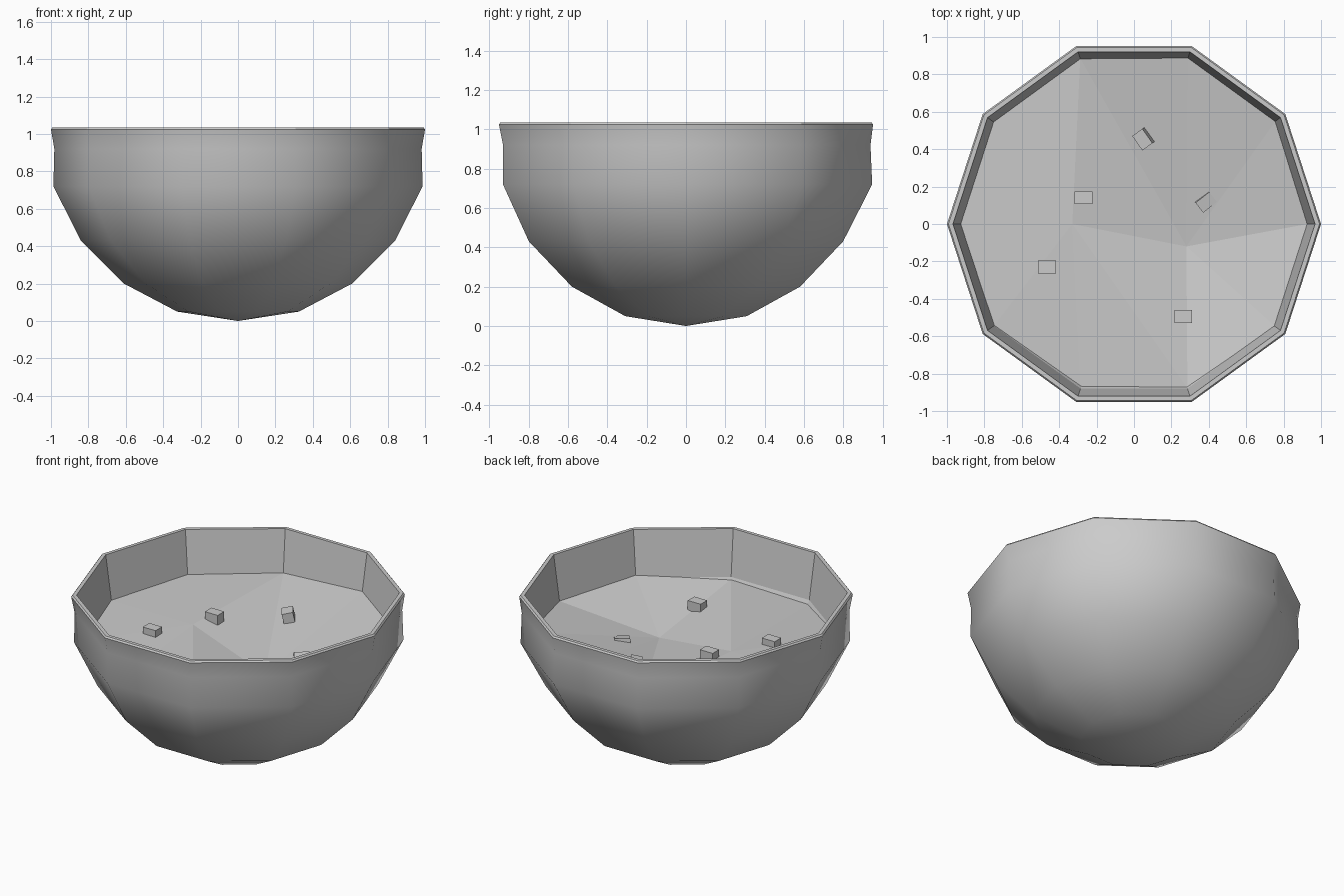
import bpy, bmesh, math
from mathutils import Matrix, Vector

if "Cube" in bpy.data.objects:
    bpy.data.objects.remove(bpy.data.objects["Cube"])

SIDES = 10


def ring(bm, r, z, dy=0.0):
    return [bm.verts.new((r * math.cos(math.tau * i / SIDES),
                          r * math.sin(math.tau * i / SIDES) + dy, z)) for i in range(SIDES)]


def bridge(bm, a, b, smooth):
    for i in range(SIDES):
        j = (i + 1) % SIDES
        bm.faces.new((a[i], a[j], b[j], b[i])).smooth = smooth


def cap(bm, loop, z, smooth):
    tip = bm.verts.new((0, 0, z))
    for i in range(SIDES):
        bm.faces.new((loop[i], loop[(i + 1) % SIDES], tip)).smooth = smooth


def finish(bm, name, recalc=True):
    if recalc:
        bmesh.ops.recalc_face_normals(bm, faces=bm.faces[:])
    mesh = bpy.data.meshes.new(name)
    bm.to_mesh(mesh)
    bm.free()
    obj = bpy.data.objects.new(name, mesh)
    bpy.context.collection.objects.link(obj)
    return obj


# Bowl: smooth ten-sided outside, flat rim and inner wall
bm = bmesh.new()
outer = [(0.325, 0.05, 0), (0.61, 0.2, 0), (0.84, 0.43, 0), (0.987, 0.72, 0.008),
         (0.982, 0.92, 0.004), (1.0, 1.025, 0)]
inner = [(0.992, 1.035, 0), (0.968, 1.035, 0), (0.925, 0.735, 0), (0.77, 0.44, 0),
         (0.54, 0.24, 0), (0.28, 0.1, 0)]
rings = [ring(bm, *p) for p in outer + inner]
for k in range(len(rings) - 1):
    bridge(bm, rings[k], rings[k + 1], k < len(outer) - 1)
cap(bm, rings[0], 0.0, True)
cap(bm, rings[-1], 0.06, False)
finish(bm, "bowl")

# Soup: uneven faceted surface meeting the inner wall
bm = bmesh.new()
levels = [0.74, 0.79, 0.79, 0.76, 0.754, 0.745, 0.73, 0.71, 0.72, 0.75]
edge = []
for i, z in enumerate(levels):
    r = 0.927 + (z - 0.735) * 0.143
    a = math.tau * i / SIDES
    edge.append(bm.verts.new((r * math.cos(a), r * math.sin(a), z)))
crest = bm.verts.new((-0.33, 0, 0.745))
dip = bm.verts.new((0.28, -0.12, 0.625))
for i in range(SIDES):
    centre = crest if 3 <= i < 8 else dip
    bm.faces.new((edge[i], edge[(i + 1) % SIDES], centre))
bm.faces.new((edge[3], crest, dip))
bm.faces.new((edge[8], dip, crest))
finish(bm, "soup_surface")

# Croutons: x, y, z, turn, tilt
pieces = [(0.05, 0.455, 0.735, -55, 12), (-0.27, 0.14, 0.76, 0, 0),
          (0.383, 0.12, 0.658, 38, 10), (-0.465, -0.23, 0.748, 0, 0),
          (0.263, -0.495, 0.70, 0, 0)]
for n, (x, y, z, turn, tilt) in enumerate(pieces):
    bm = bmesh.new()
    bmesh.ops.create_cube(bm, size=1)
    bmesh.ops.scale(bm, vec=Vector((0.094, 0.068, 0.065)), verts=bm.verts[:])
    obj = finish(bm, f"crouton_{n + 1}")
    obj.matrix_world = (Matrix.Translation((x, y, z))
                        @ Matrix.Rotation(math.radians(turn), 4, 'Z')
                        @ Matrix.Rotation(math.radians(tilt), 4, 'X'))
